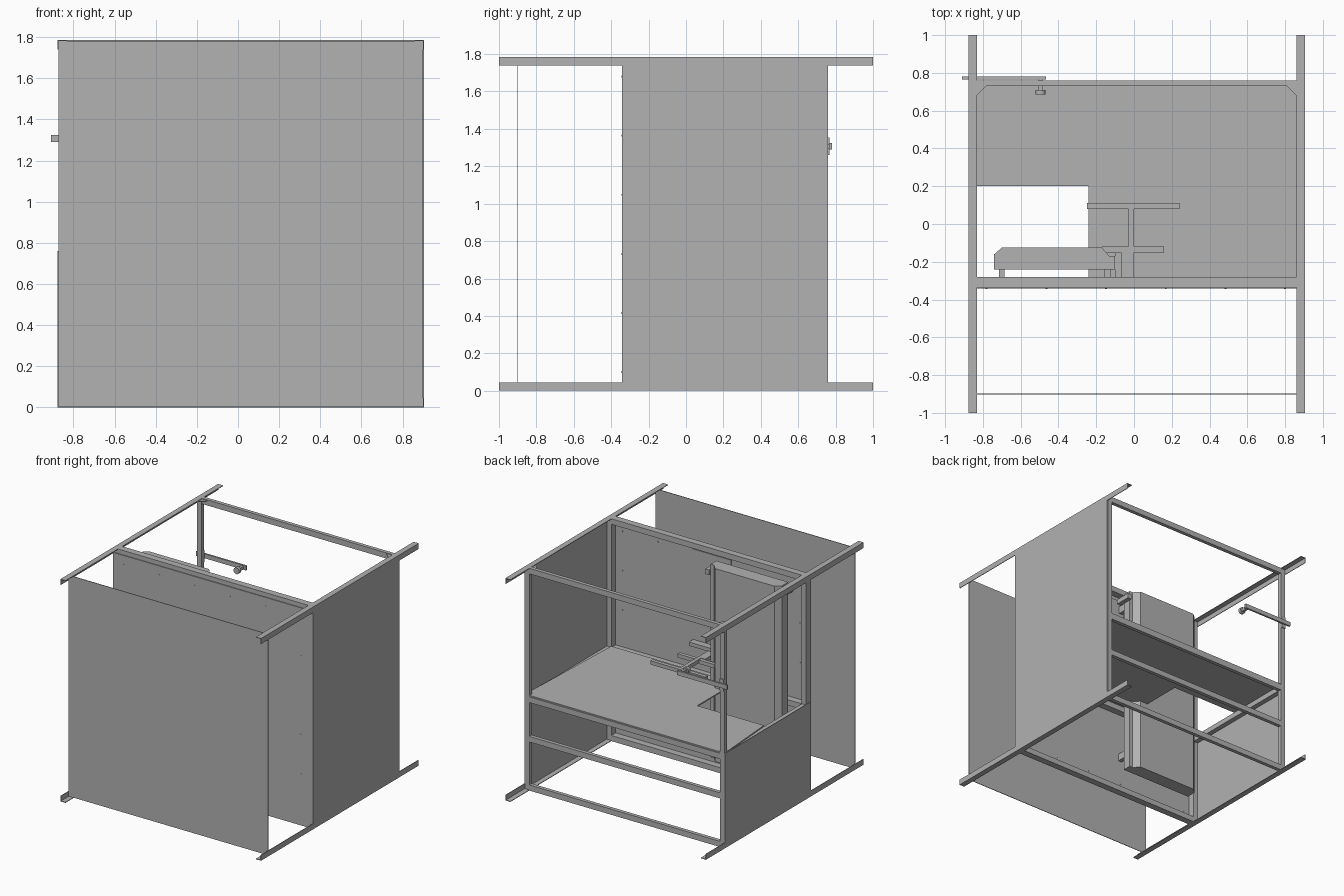
import bpy
import bmesh
from mathutils import Matrix, Vector

if "Cube" in bpy.data.objects:
    bpy.data.objects.remove(bpy.data.objects["Cube"], do_unlink=True)

metal = bpy.data.materials.new("grey_metal")
metal.use_nodes = True
GREY = (0.445, 0.445, 0.445, 1)
metal.diffuse_color = GREY
metal.node_tree.nodes["Principled BSDF"].inputs["Base Color"].default_value = GREY


def finish(name, bm):
    bmesh.ops.recalc_face_normals(bm, faces=bm.faces[:])
    mesh = bpy.data.meshes.new(name)
    bm.to_mesh(mesh)
    bm.free()
    mesh.materials.append(metal)
    obj = bpy.data.objects.new(name, mesh)
    bpy.context.collection.objects.link(obj)
    return obj


def box(name, x, y, z):
    """Box from (low, high) ranges."""
    bm = bmesh.new()
    size = [r[1] - r[0] for r in (x, y, z)]
    mid = Vector([(r[0] + r[1]) / 2 for r in (x, y, z)])
    bmesh.ops.create_cube(bm, size=1, matrix=Matrix.Translation(mid) @ Matrix.Diagonal((*size, 1)))
    return finish(name, bm)


def prism(name, outline, low, high, axis="Z"):
    """Extrude an outline along z, or an (x, z) outline along y."""
    bm = bmesh.new()
    place = (lambda a, b: (a, b, low)) if axis == "Z" else (lambda a, b: (a, low, b))
    face = bm.faces.new([bm.verts.new(place(a, b)) for a, b in outline])
    out = bmesh.ops.extrude_face_region(bm, geom=[face])
    verts = [g for g in out["geom"] if isinstance(g, bmesh.types.BMVert)]
    shift = (0, 0, high - low) if axis == "Z" else (0, high - low, 0)
    bmesh.ops.translate(bm, verts=verts, vec=shift)
    return finish(name, bm)


LEFT, RIGHT, TOP = 0.905, -0.877, 1.785
W, T = 0.045, 0.005
FRONT, BACK = (-0.335, -0.28), (0.725, 0.76)
INNER = (RIGHT + W, LEFT - W)
sides = {"left": (LEFT, -1), "right": (RIGHT, 1)}


def span(a, b):
    return (min(a, b), max(a, b))


# Long angle rails, uprights and lower side panels
for side, (x, d) in sides.items():
    for level, z, u in (("top", TOP, -1), ("bottom", 0, 1)):
        angle = [(x, z), (x + d * W, z), (x + d * W, z + u * T),
                 (x + d * T, z + u * T), (x + d * T, z + u * W), (x, z + u * W)]
        prism(f"{level}_{side}_rail", angle, -1, 1, "Y")
    post_x = span(x + d * T, x + d * W)
    for end, y in (("front", FRONT), ("back", BACK)):
        box(f"{end}_{side}_post", post_x, y, (T, TOP - T))
    box(f"{side}_table_bearer", post_x, (FRONT[1], BACK[0]), (0.71, 0.752))
    box(f"{side}_lower_panel", span(x, x + d * T), (-0.335, 0.757), (0.01, 0.76))
    # Corner gusset at the back of the roof frame
    inner = x + d * W
    prism(f"{side}_corner_gusset", [(inner, 0.73), (inner + d * 0.05, 0.73), (inner, 0.68)],
          TOP - 0.01, TOP - T)

# Cross beams
for end, y in (("front", FRONT), ("back", (0.73, 0.76))):
    for level, low in (("top", TOP - W), ("table", 0.707), ("bottom", 0)):
        box(f"{end}_{level}_beam", INNER, y, (low, low + W))
box("back_middle_beam", INNER, (0.73, 0.76), (0.39, 0.435))

# Sheet panels
box("left_side_panel", (LEFT - T, LEFT), (-0.34, 0.757), (0.01, TOP - 0.01))
box("front_panel", (RIGHT + T, LEFT - T), (-0.902, -0.897), (T, TOP - T))
box("inner_wall", (RIGHT + T, LEFT - T), (-0.342, -0.335), (T, 1.75))
box("wall_plate", (-0.17, 0.18), (-0.335, -0.327), (1.40, 1.71))

# Rivets round the inner wall
bm = bmesh.new()
xs = [-0.78 + 0.316 * i for i in range(6)]
zs = [0.10 + 0.316 * i for i in range(6)]
for x in xs:
    for z in zs:
        if x in (xs[0], xs[-1]) or z in (zs[0], zs[-1]):
            place = Matrix.Translation((x, -0.338, z)) @ Matrix.Rotation(1.5708, 4, "X")
            bmesh.ops.create_cone(bm, cap_ends=True, segments=8, radius1=0.005,
                                  radius2=0.005, depth=0.012, matrix=place)
finish("wall_rivets", bm)

# Table top with a notch for the cabinet
prism("table_top", [(INNER[0], 0.2), (-0.24, 0.2), (-0.24, -0.28), (INNER[1], -0.28),
                    (LEFT - T, 0.755), (RIGHT + T, 0.755)], 0.752, 0.762)

# Tall wall cabinet with chamfered corners and its mounts
prism("cabinet", [(-0.74, -0.24), (-0.10, -0.24), (-0.10, -0.17), (-0.13, -0.17),
                  (-0.17, -0.125), (-0.70, -0.125), (-0.74, -0.16)], 0.17, 1.72)
for x in (-0.70, -0.14):
    for z in (0.3, 1.6):
        box("cabinet_mount", (x - 0.015, x + 0.015), (-0.335, -0.24), (z, z + 0.06))
box("cabinet_hinge", (-0.10, -0.065), (-0.28, -0.15), (1.64, 1.68))

# Support arm above the table
box("arm_stem", (-0.03, 0.0), (-0.33, 0.08), (0.925, 0.955))
box("arm_end_bar", (-0.25, 0.24), (0.08, 0.11), (0.93, 0.96))
box("arm_cross_bar", (-0.17, 0.16), (-0.15, -0.12), (0.92, 0.95))
box("arm_wall_bar", (-0.17, 0.17), (-0.335, -0.28), (0.95, 0.98))
box("arm_foot", (-0.065, -0.03), (-0.28, -0.15), (0.925, 0.955))

# Swing handle on the back right post
box("handle_bar", (-0.91, -0.465), (0.765, 0.78), (1.29, 1.325))
box("handle_clamp", (-0.872, -0.835), (0.757, 0.767), (1.26, 1.355))
box("handle_stem", (-0.505, -0.485), (0.705, 0.766), (1.295, 1.32))
bm = bmesh.new()
bmesh.ops.create_cone(bm, cap_ends=True, segments=16, radius1=0.026, radius2=0.026, depth=0.025,
                      matrix=Matrix.Translation((-0.495, 0.698, 1.308)) @ Matrix.Rotation(1.5708, 4, "X"))
finish("handle_knob", bm)
